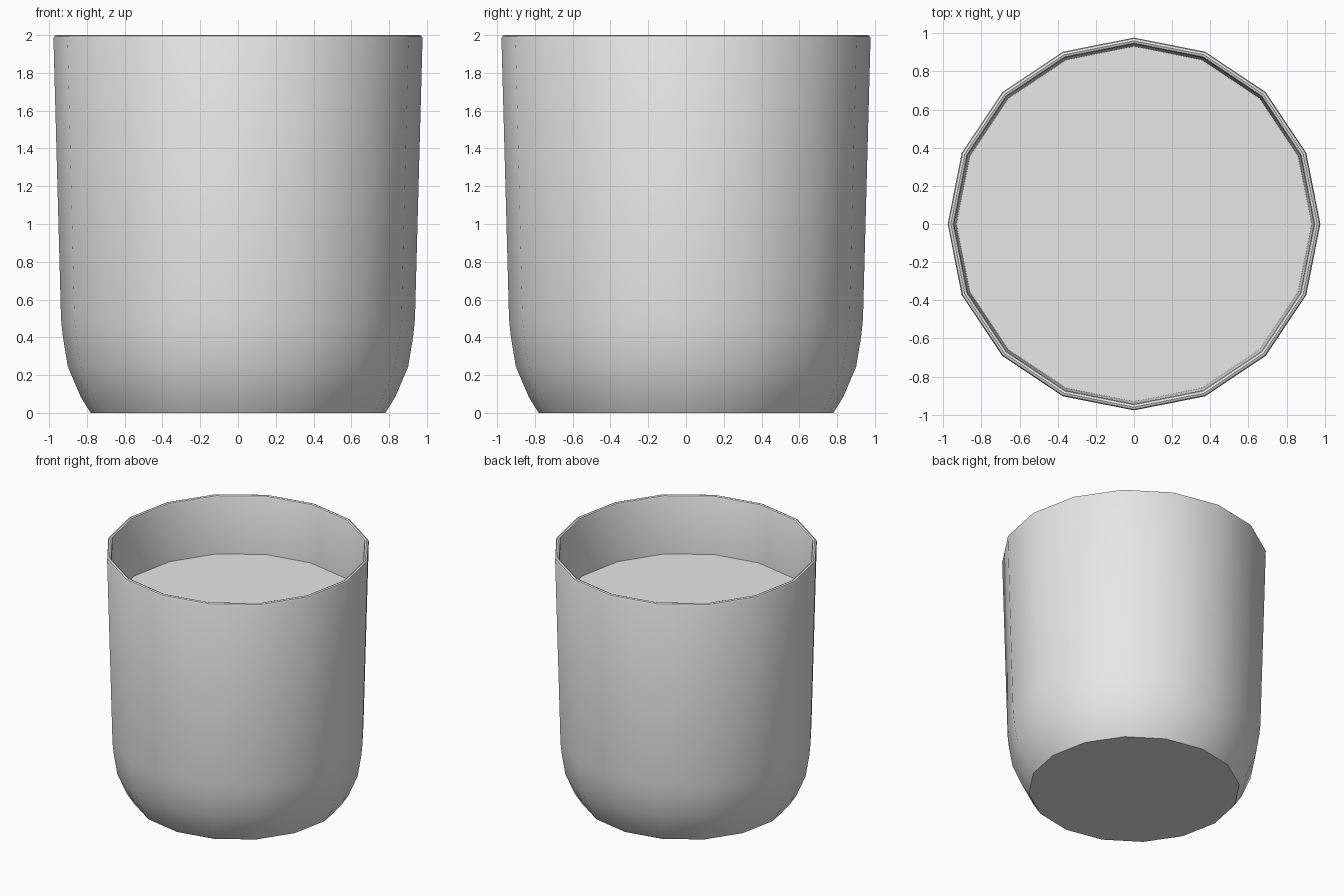
import bpy
import bmesh
from math import cos, sin, tau, radians

SIDES = 16

cube = bpy.data.objects.get("Cube")
if cube:
    bpy.data.objects.remove(cube)

grey = bpy.data.materials.new("plain_grey")
grey.use_nodes = True
colour = (0.8, 0.8, 0.8, 1)
grey.diffuse_color = colour
grey.node_tree.nodes["Principled BSDF"].inputs["Base Color"].default_value = colour


def lathe(name, profile, cap_start=False, cap_end=False):
    """Turn a (radius, height) profile around z, optionally closing its ends."""
    bm = bmesh.new()
    rings = [[bm.verts.new((r * cos(tau * i / SIDES), r * sin(tau * i / SIDES), z))
              for i in range(SIDES)] for r, z in profile]
    for low, high in zip(rings, rings[1:]):
        for i in range(SIDES):
            j = (i + 1) % SIDES
            bm.faces.new((low[i], low[j], high[j], high[i]))
    if cap_start:
        bm.faces.new(rings[0][::-1])
    if cap_end:
        bm.faces.new(rings[-1])
    mesh = bpy.data.meshes.new(name)
    bm.to_mesh(mesh)
    bm.free()
    mesh.materials.append(grey)
    obj = bpy.data.objects.new(name, mesh)
    bpy.context.collection.objects.link(obj)
    bpy.ops.object.select_all(action="DESELECT")
    obj.select_set(True)
    bpy.context.view_layer.objects.active = obj
    bpy.ops.object.shade_smooth_by_angle(angle=radians(35))
    return obj


# Cup: flat base, curved lower wall, tapered side, rounded rim, inner wall and floor
base = [(0.78, 0), (0.833, 0.085), (0.901, 0.245), (0.928, 0.41), (0.937, 0.5)]
rim = [(0.977, 1.983), (0.972, 1.995), (0.96, 2.0), (0.948, 1.995), (0.943, 1.983)]
floor = [(0.931, 1.53)]
lathe("cup", base + rim + floor, cap_start=True, cap_end=True)
